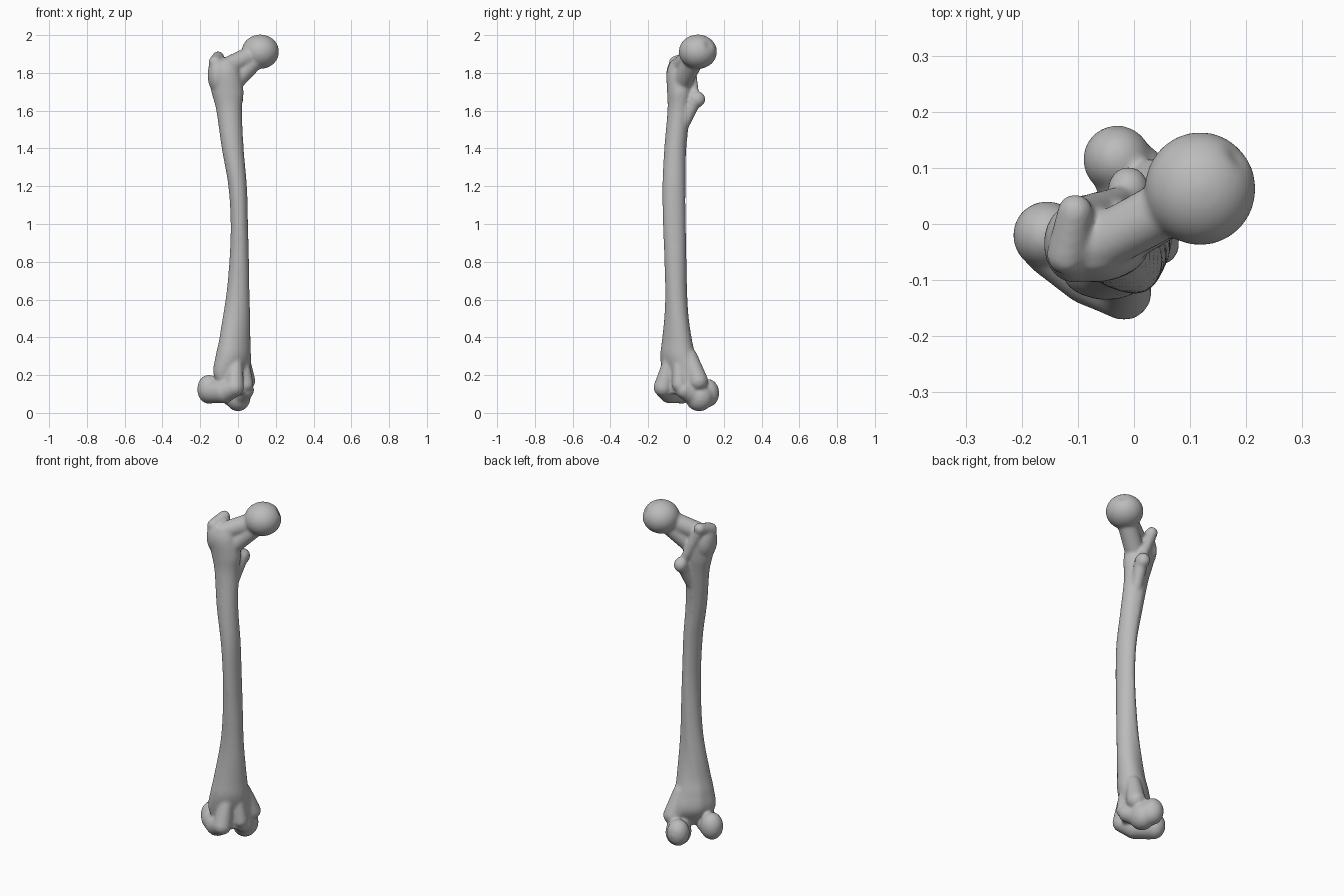
import bpy, bmesh
from math import sin, cos, pi, radians, exp
from mathutils import Vector, Matrix

old = bpy.data.objects.get("Cube")
if old:
    bpy.data.objects.remove(old, do_unlink=True)

bone_grey = bpy.data.materials.new("bone_grey")
bone_grey.use_nodes = True
grey = (0.5, 0.5, 0.5, 1)
bone_grey.diffuse_color = grey
bone_grey.node_tree.nodes["Principled BSDF"].inputs["Base Color"].default_value = grey

bm = bmesh.new()


def ball(center, radii):
    """Ellipsoid lump."""
    m = Matrix.Translation(center) @ Matrix.Diagonal((*radii, 1))
    return bmesh.ops.create_icosphere(bm, subdivisions=4, radius=1, matrix=m)["verts"]


def limb(p, q, r1, r2):
    """Tapered rod with rounded ends."""
    p, q = Vector(p), Vector(q)
    ball(p, (r1,) * 3)
    ball(q, (r2,) * 3)
    turn = (q - p).to_track_quat("Z", "Y").to_matrix().to_4x4()
    bmesh.ops.create_cone(bm, cap_ends=True, segments=32, radius1=r1, radius2=r2,
                          depth=(q - p).length,
                          matrix=Matrix.Translation((p + q) / 2) @ turn)


def spline(a, b, c, d, t):
    """Smooth step from b to c between neighbouring sections."""
    return b + 0.5 * t * (c - a + t * (2*a - 5*b + 4*c - d + t * (3*(b - c) + d - a)))


def loft(rows, sides=40, steps=6):
    """Closed tube through (z, x, y, half width, half depth, turn) sections."""
    rings = []
    for i in range(len(rows) - 1):
        four = [rows[max(i - 1, 0)], rows[i], rows[i + 1], rows[min(i + 2, len(rows) - 1)]]
        for s in range(steps):
            rings.append([spline(*v, s / steps) for v in zip(*four)])
    rings.append(rows[-1])
    loops = []
    for z, x, y, a, b, deg in rings:
        t = radians(deg)
        loop = []
        for k in range(sides):
            u = 2 * pi * k / sides
            # slight ridge along the back of the shaft
            ridge = 1 + 0.07 * exp(-((u - 0.55 * pi) / 0.25) ** 2)
            px, py = a * cos(u) * ridge, b * sin(u) * ridge
            loop.append(bm.verts.new((x + px*cos(t) - py*sin(t), y + px*sin(t) + py*cos(t), z)))
        loops.append(loop)
    for lo, hi in zip(loops, loops[1:]):
        for k in range(sides):
            n = (k + 1) % sides
            bm.faces.new((lo[k], lo[n], hi[n], hi[k]))
    bm.faces.new(loops[0][::-1])
    bm.faces.new(loops[-1])


# Shaft, flaring and turning toward the knee
loft([
    (0.10, 0.00, -0.035, 0.085, 0.042, 45),
    (0.20, -0.03, -0.025, 0.120, 0.073, 45),
    (0.30, -0.025, -0.042, 0.105, 0.081, 45),
    (0.40, -0.016, -0.048, 0.088, 0.070, 38),
    (0.60, -0.002, -0.052, 0.064, 0.058, 10),
    (0.80, 0.006, -0.057, 0.052, 0.057, 0),
    (1.00, 0.007, -0.063, 0.046, 0.059, 0),
    (1.20, -0.002, -0.065, 0.049, 0.060, 0),
    (1.40, -0.028, -0.058, 0.058, 0.057, 0),
    (1.60, -0.047, -0.038, 0.068, 0.060, 0),
    (1.70, -0.056, -0.032, 0.085, 0.068, 0),
    (1.80, -0.072, -0.035, 0.085, 0.068, 0),
    (1.865, -0.075, -0.035, 0.065, 0.045, 0),
])

# Hip ball with its small pit
hip = Vector((0.118, 0.063, 1.912))
pit = Vector((0.7, 0.6, 0.38)).normalized()
for v in ball(hip, (0.099, 0.101, 0.091)):
    away = (v.co - hip).normalized().angle(pit)
    v.co = hip + (v.co - hip) * (1 - 0.12 * exp(-(away / 0.2) ** 2))

# Neck
limb((-0.06, -0.035, 1.832), (0.09, 0.045, 1.90), 0.05, 0.052)
limb((-0.04, -0.03, 1.735), (0.09, 0.045, 1.87), 0.052, 0.052)

# Greater trochanter with hooked tip, crest and lesser trochanter
ball((-0.108, -0.035, 1.79), (0.053, 0.07, 0.1))
limb((-0.12, -0.055, 1.855), (-0.105, 0.022, 1.883), 0.036, 0.032)
limb((-0.105, 0.02, 1.87), (-0.02, 0.045, 1.69), 0.028, 0.024)
ball((-0.01, 0.058, 1.66), (0.038, 0.045, 0.043))
limb((-0.012, 0.045, 1.65), (-0.025, -0.01, 1.53), 0.036, 0.03)

# Outer condyle and the front lip above it
ball((-0.155, -0.02, 0.125), (0.061, 0.061, 0.077))
limb((-0.14, -0.035, 0.112), (-0.075, -0.085, 0.112), 0.062, 0.062)
limb((-0.075, -0.085, 0.112), (-0.018, -0.122, 0.135), 0.062, 0.05)
limb((-0.018, -0.12, 0.14), (-0.012, -0.085, 0.28), 0.05, 0.035)

# Inner condyle, its side bump and front lip
ball((-0.03, 0.115, 0.105), (0.061, 0.061, 0.075))
ball((0.0, 0.07, 0.085), (0.067, 0.075, 0.077))
limb((0.0, 0.06, 0.085), (0.04, -0.01, 0.12), 0.06, 0.045)
limb((0.042, -0.035, 0.15), (0.03, -0.04, 0.27), 0.04, 0.03)
limb((0.04, 0.065, 0.17), (0.02, 0.02, 0.3), 0.052, 0.04)

# Fuse all lumps into one smooth surface
mesh = bpy.data.meshes.new("thigh_bone")
bmesh.ops.recalc_face_normals(bm, faces=bm.faces)
bm.to_mesh(mesh)
bm.free()
mesh.materials.append(bone_grey)
bone = bpy.data.objects.new("thigh_bone", mesh)
bpy.context.collection.objects.link(bone)
fuse = bone.modifiers.new("fuse", "REMESH")
fuse.mode = "VOXEL"
fuse.voxel_size = 0.007
fuse.use_smooth_shade = True
soften = bone.modifiers.new("soften", "SMOOTH")
soften.factor = 0.5
soften.iterations = 14
